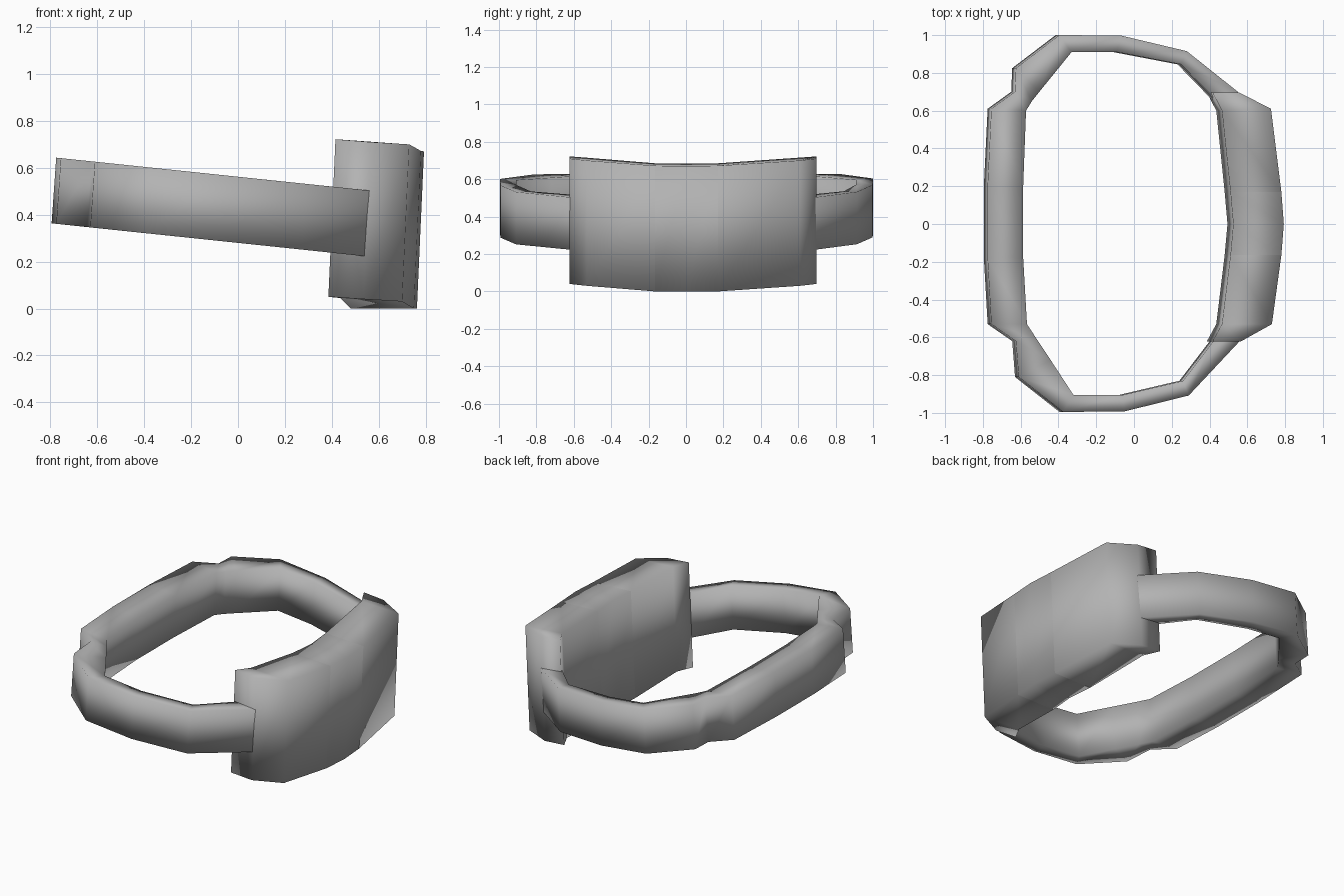
import bpy
import bmesh

cube = bpy.data.objects.get("Cube")
if cube:
    bpy.data.objects.remove(cube, do_unlink=True)

grey = bpy.data.materials.new("mid_grey")
grey.use_nodes = True
COLOUR = (0.45, 0.45, 0.45, 1.0)
grey.diffuse_color = COLOUR
grey.node_tree.nodes["Principled BSDF"].inputs["Base Color"].default_value = COLOUR


def make_tube(name, sections, lean, cap_start=False, cap_end=False):
    """Loft box sections given as (outer x, y, bottom, top), (inner x, y, bottom, top)."""
    bm = bmesh.new()
    rings = []
    for (ox, oy, ob, ot), (ix, iy, ib, it) in sections:
        corners = [(ox, oy, ob), (ox, oy, ot), (ix, iy, it), (ix, iy, ib)]
        mid = (ob + ot) / 2
        rings.append([bm.verts.new((x + lean * (z - mid), y, z)) for x, y, z in corners])
    for a, b in zip(rings, rings[1:]):
        for i in range(4):
            j = (i + 1) % 4
            bm.faces.new((a[i], b[i], b[j], a[j]))
    if cap_start:
        bm.faces.new(rings[0])
    if cap_end:
        bm.faces.new(rings[-1][::-1])
    mesh = bpy.data.meshes.new(name)
    bm.to_mesh(mesh)
    bm.free()
    mesh.materials.append(grey)
    mesh.shade_smooth()
    obj = bpy.data.objects.new(name, mesh)
    bpy.context.collection.objects.link(obj)
    return obj


# Sloping band: plan points, outer then inner, running round the open side
def band_point(x, y):
    bottom = 0.281 - 0.105 * x
    return (x, y, bottom, bottom + 0.28)


band_plan = [
    (0.57, 0.66, 0.44, 0.64),
    (0.54, 0.70, 0.41, 0.67),
    (0.27, 0.915, 0.24, 0.845),
    (-0.08, 0.998, -0.10, 0.91),
    (-0.405, 1.0, -0.34, 0.91),
    (-0.635, 0.825, -0.51, 0.70),
    (-0.64, 0.70, -0.55, 0.65),
    (-0.765, 0.61, -0.58, 0.60),
    (-0.785, 0.20, -0.595, 0.20),
    (-0.785, -0.18, -0.595, -0.18),
    (-0.765, -0.53, -0.575, -0.53),
    (-0.635, -0.62, -0.53, -0.60),
    (-0.62, -0.81, -0.45, -0.72),
    (-0.385, -0.995, -0.33, -0.905),
    (-0.06, -0.992, -0.07, -0.905),
    (0.28, -0.908, 0.25, -0.83),
    (0.55, -0.62, 0.41, -0.62),
    (0.57, -0.58, 0.44, -0.57),
]
make_tube("band", [(band_point(a, b), band_point(c, d)) for a, b, c, d in band_plan], 0.07)

# Tall front plate in three panels that meet flush
seam_left = ((0.765, 0.17, 0.0, 0.672), (0.495, 0.17, 0.0, 0.685))
seam_right = ((0.765, -0.165, 0.0, 0.672), (0.495, -0.165, 0.0, 0.685))
middle = ((0.778, 0.0, 0.0, 0.67), (0.51, 0.0, 0.0, 0.683))
left_bend = ((0.71, 0.61, 0.03, 0.70), (0.45, 0.60, 0.045, 0.715))
left_end = ((0.54, 0.697, 0.04, 0.71), (0.40, 0.697, 0.05, 0.722))
right_bend = ((0.715, -0.53, 0.03, 0.70), (0.45, -0.53, 0.045, 0.715))
right_end = ((0.55, -0.622, 0.04, 0.71), (0.40, -0.622, 0.05, 0.722))

make_tube("plate_right_panel", [right_end, right_bend, seam_right], 0.045, cap_start=True)
make_tube("plate_middle_panel", [seam_right, middle, seam_left], 0.045)
make_tube("plate_left_panel", [seam_left, left_bend, left_end], 0.045, cap_end=True)
